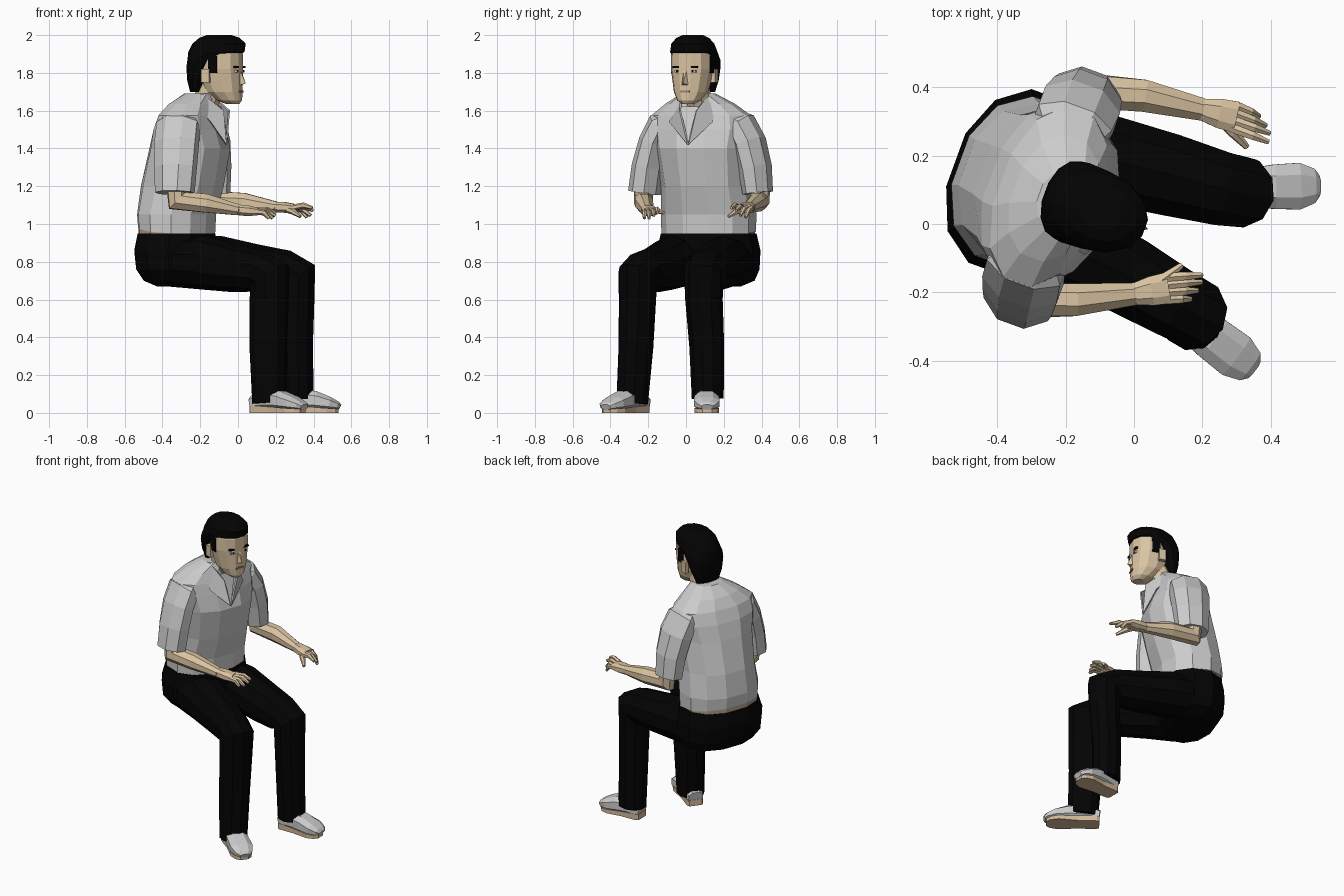
import bpy, bmesh
from math import cos, sin, pi, radians
from mathutils import Vector as V

YAW = radians(-20)
F = V((cos(YAW), sin(YAW), 0))      # facing direction
S = V((-sin(YAW), cos(YAW), 0))     # towards the man's left
Z = V((0, 0, 1))


def mat(name, *rgb):
    m = bpy.data.materials.new(name)
    m.diffuse_color = (*rgb, 1)
    return m


SKIN = mat("skin", 0.70, 0.55, 0.36)
BLACK = mat("black", 0.001, 0.001, 0.001)
BELT = mat("belt", 0.42, 0.32, 0.22)
SOLE = mat("sole", 0.66, 0.48, 0.32)
WHITE = mat("white", 0.85, 0.85, 0.85)
LIPS = mat("lips", 0.4, 0.2, 0.15)


def finish(name, bm, material):
    bmesh.ops.recalc_face_normals(bm, faces=bm.faces)
    me = bpy.data.meshes.new(name)
    bm.to_mesh(me)
    bm.free()
    if material:
        me.materials.append(material)
    ob = bpy.data.objects.new(name, me)
    bpy.context.collection.objects.link(ob)
    return ob


def loft(name, rings, material=None):
    bm = bmesh.new()
    vs = [[bm.verts.new(p) for p in r] for r in rings]
    n = len(vs[0])
    for a, b in zip(vs, vs[1:]):
        for i in range(n):
            j = (i + 1) % n
            bm.faces.new((a[i], a[j], b[j], b[i]))
    bm.faces.new(vs[0])
    bm.faces.new(vs[-1])
    return finish(name, bm, material)


def ring(c, u, v, n, p=1.0):
    def q(t):
        return (1 if t > 0 else -1) * abs(t) ** p
    k = 1 / cos(pi / n) ** p
    ang = [(i + 0.5) * 2 * pi / n for i in range(n)]
    return [c + u * (q(cos(a)) * k) + v * (q(sin(a)) * k) for a in ang]


def stack(name, rows, material=None, n=12, p=0.9):
    """Horizontal rings: x, y, z, half depth, half width."""
    loft(name, [ring(V(r[:3]), F * r[3], S * r[4], n, p) for r in rows], material)


def tube(name, pts, side, material=None, n=10, p=1.0):
    """Mitred tube: x, y, z, half width along side, half height."""
    c = [V(r[:3]) for r in pts]
    rings = []
    for i, r in enumerate(pts):
        a = (c[i] - c[max(i - 1, 0)]).normalized()
        b = (c[min(i + 1, len(c) - 1)] - c[i]).normalized()
        t = (a + b).normalized()
        s = (side - t * side.dot(t)).normalized()
        mitre = 1 / max(0.6, t.dot(b if b.length else a))
        rings.append(ring(c[i], s * r[3], t.cross(s) * r[4] * mitre, n, p))
    return loft(name, rings, material)


def sheet(name, pts, material=None):
    bm = bmesh.new()
    bm.faces.new([bm.verts.new(p) for p in pts])
    ob = finish(name, bm, material)
    mod = ob.modifiers.new("thickness", "SOLIDIFY")
    mod.thickness, mod.offset = 0.01, 0


def block(name, c, size, material):
    rings = [[c + F * (x * size[0]) + S * (y * size[1]) + Z * z * size[2]
              for x, y in ((-1, -1), (1, -1), (1, 1), (-1, 1))] for z in (-1, 1)]
    loft(name, rings, material)


# Shirt body, hem slightly higher at the back
loft("shirt", [[q + Z * .03 * max(0, -(q - V(r[:3])).dot(F) / r[3]) if r[2] < 1 else q
                for q in ring(V(r[:3]), F * r[3], S * r[4], 12, .9)] for r in
               [(-.325, .12, .95, .19, .245), (-.325, .12, 1.05, .195, .248),
                (-.295, .11, 1.2, .207, .235), (-.255, .09, 1.4, .20, .25),
                (-.255, .085, 1.5, .172, .27), (-.25, .08, 1.575, .145, .265),
                (-.235, .075, 1.635, .118, .185), (-.20, .065, 1.69, .08, .09)]])
# Collar flaps and undershirt
T = V((-.25, .08, 0))
loc = lambda o, f, s, z: o + F * f + S * s + Z * z
for name, k in (("left_collar", 1), ("right_collar", -1)):
    sheet(name, [loc(T, f, s * k, z) for f, s, z in
                 ((.20, 0, 1.42), (.20, .045, 1.60), (.09, .08, 1.69),
                  (.02, .095, 1.68), (.155, .12, 1.54))])
sheet("undershirt", [loc(T, .20, 0, 1.43), loc(T, .145, .065, 1.62), loc(T, .145, -.065, 1.62)], WHITE)
# Sleeves
tube("left_sleeve", [(-.14, .38, 1.165, .072, .095), (-.145, .365, 1.3, .08, .105),
                     (-.16, .335, 1.43, .08, .115), (-.18, .29, 1.525, .075, .11),
                     (-.20, .22, 1.575, .045, .06)], S, n=8)
tube("right_sleeve", [(-.335, -.22, 1.165, .078, .10), (-.33, -.20, 1.3, .078, .108),
                      (-.325, -.165, 1.43, .075, .115), (-.315, -.12, 1.525, .075, .11),
                      (-.29, -.06, 1.575, .045, .06)], S, n=8)

# Belt and pelvis
stack("belt", [(-.328, .12, .93, .185, .24), (-.328, .12, .99, .185, .24)], BELT)
stack("trouser_seat", [(-.325, .12, .95, .192, .248), (-.335, .12, .86, .198, .27),
                       (-.33, .12, .76, .193, .265), (-.32, .13, .70, .165, .23),
                       (-.31, .13, .67, .11, .16)], BLACK)
# Trouser legs: thigh, knee, shin
tube("left_trouser_leg", [(-.32, .245, .80, .125, .125), (-.10, .195, .795, .13, .135),
                          (.10, .145, .765, .12, .12), (.25, .105, .75, .108, .105),
                          (.315, .095, .72, .10, .092), (.315, .095, .60, .095, .088),
                          (.31, .11, .35, .088, .085), (.315, .115, .075, .08, .085)],
     V((.26, .96, 0)), BLACK)
tube("right_trouser_leg", [(-.36, -.01, .80, .125, .125), (-.18, -.075, .795, .13, .135),
                           (-.02, -.15, .765, .115, .12), (.11, -.225, .75, .105, .105),
                           (.168, -.255, .72, .10, .10), (.165, -.257, .60, .095, .10),
                           (.16, -.265, .35, .088, .098), (.165, -.285, .05, .08, .088)],
     V((.5, .86, 0)), BLACK)


# Shoes with soles
def shoe(side, heel, toe):
    a, d = V(heel), V(toe) - V(heel)
    across = Z.cross(d).normalized()
    prof = [(0, .045, .09), (.3, .055, .125), (.55, .065, .115), (.8, .068, .085), (.95, .05, .06), (1, .03, .045)]
    tube(side + "_shoe", [(*(a + d * t + Z * (.015 + h) / 2), w, (h - .015) / 2) for t, w, h in prof],
         across, None, 8, .8)
    out = [(0, .04), (.05, .05), (.4, .05), (.75, .064), (.9, .05), (.97, .025)]
    edge = [(t, w) for t, w in out] + [(t, -w) for t, w in reversed(out)]
    loft(side + "_sole", [[a + d * t + across * w + Z * (z - .02 * t * (z > 0)) for t, w in edge]
                          for z in (0, .04)], SOLE)


shoe("left", (.25, .105, 0), (.54, .112, 0))
shoe("right", (.085, -.225, 0), (.35, -.425, 0))


# Forearms and hands
def arm(side, elbow, mid, wrist, palm, tips, thumb):
    e, m, w, k = V(elbow), V(mid), V(wrist), V(palm)
    across = Z.cross(k - w).normalized()
    tube(side + "_forearm", [(*(e + Z * .1 - F * .01), .05, .05), (*e, .048, .048), (*m, .047, .049),
                             (*w, .033, .029)], across, SKIN, 8)
    tube(side + "_palm", [(*w, .032, .028), (*w.lerp(k, .5), .043, .028), (*k, .046, .02)], across, SKIN, 8, .8)
    for i, t in enumerate(tips):
        b, t = k + across * (i - 1.5) * .022, V(t)
        mid_f = b.lerp(t, .55) + Z * .014
        tube(f"{side}_finger_{i + 1}", [(*(b - (k - w) * .1), .013, .014), (*mid_f, .012, .013),
                                        (*t, .007, .008)], across, SKIN, 6)
    b, t = w.lerp(k, .35), V(thumb)
    tube(side + "_thumb", [(*b, .018, .018), (*(b.lerp(t, .6) + Z * .006), .014, .014), (*t, .008, .008)],
         across, SKIN, 6)


arm("left", (-.13, .39, 1.125), (.03, .375, 1.115), (.20, .335, 1.09), (.30, .312, 1.085),
    [(.393, .24, 1.085), (.397, .265, 1.072), (.385, .288, 1.045), (.365, .315, 1.035)], (.33, .225, 1.04))
arm("right", (-.32, -.225, 1.125), (-.17, -.222, 1.11), (.0, -.205, 1.075), (.10, -.187, 1.065),
    [(.165, -.22, 1.03), (.185, -.195, 1.03), (.198, -.17, 1.045), (.20, -.15, 1.06)], (.14, -.12, 1.06))

# Neck and head
tube("neck", [(-.21, .08, 1.56, .075, .075), (-.165, .065, 1.66, .068, .07), (-.12, .045, 1.76, .065, .07)],
     S, SKIN, 10)
H = V((-.105, .038, 0))


def head_rows(rows):
    return [(*(H + F * (b + f) / 2 + Z * z), (f - b) / 2, w) for z, b, f, w in rows]


stack("head", head_rows([(1.635, .05, .115, .032), (1.655, .0, .128, .06), (1.70, -.06, .128, .086),
                         (1.76, -.09, .128, .098), (1.82, -.10, .128, .108), (1.90, -.10, .128, .106),
                         (1.95, -.08, .10, .08)]), SKIN, p=.9)
# Hair
stack("hair", head_rows([(1.70, -.145, -.085, .08), (1.76, -.16, -.055, .102), (1.83, -.165, -.02, .117),
                         (1.87, -.162, .02, .12), (1.91, -.158, .138, .117), (1.955, -.135, .146, .105),
                         (1.985, -.10, .115, .08), (2.0, -.06, .07, .05)]), BLACK, n=14, p=.95)
# Face features
bm = bmesh.new()
tip = bm.verts.new(loc(H, .155, 0, 1.745))
base = [bm.verts.new(loc(H, f, s, z)) for f, s, z in
        ((.125, -.02, 1.735), (.125, .02, 1.735), (.128, .008, 1.81), (.128, -.008, 1.81))]
bm.faces.new(base)
for i in range(4):
    bm.faces.new((base[i], base[(i + 1) % 4], tip))
finish("nose", bm, SKIN)
block("mouth", loc(H, .127, 0, 1.702), (.006, .026, .006), LIPS)
for side, k in (("left", 1), ("right", -1)):
    block(side + "_eyebrow", loc(H, .120, .045 * k, 1.832), (.008, .024, .005), BLACK)
    block(side + "_eye", loc(H, .120, .043 * k, 1.808), (.007, .016, .006), WHITE)
    block(side + "_pupil", loc(H, .124, .043 * k, 1.808), (.005, .006, .006), BLACK)
    block(side + "_ear", loc(H, -.03, .108 * k, 1.785), (.022, .012, .036), SKIN)
    block(side + "_sideburn", loc(H, .008, .103 * k, 1.845), (.025, .01, .045), BLACK)
